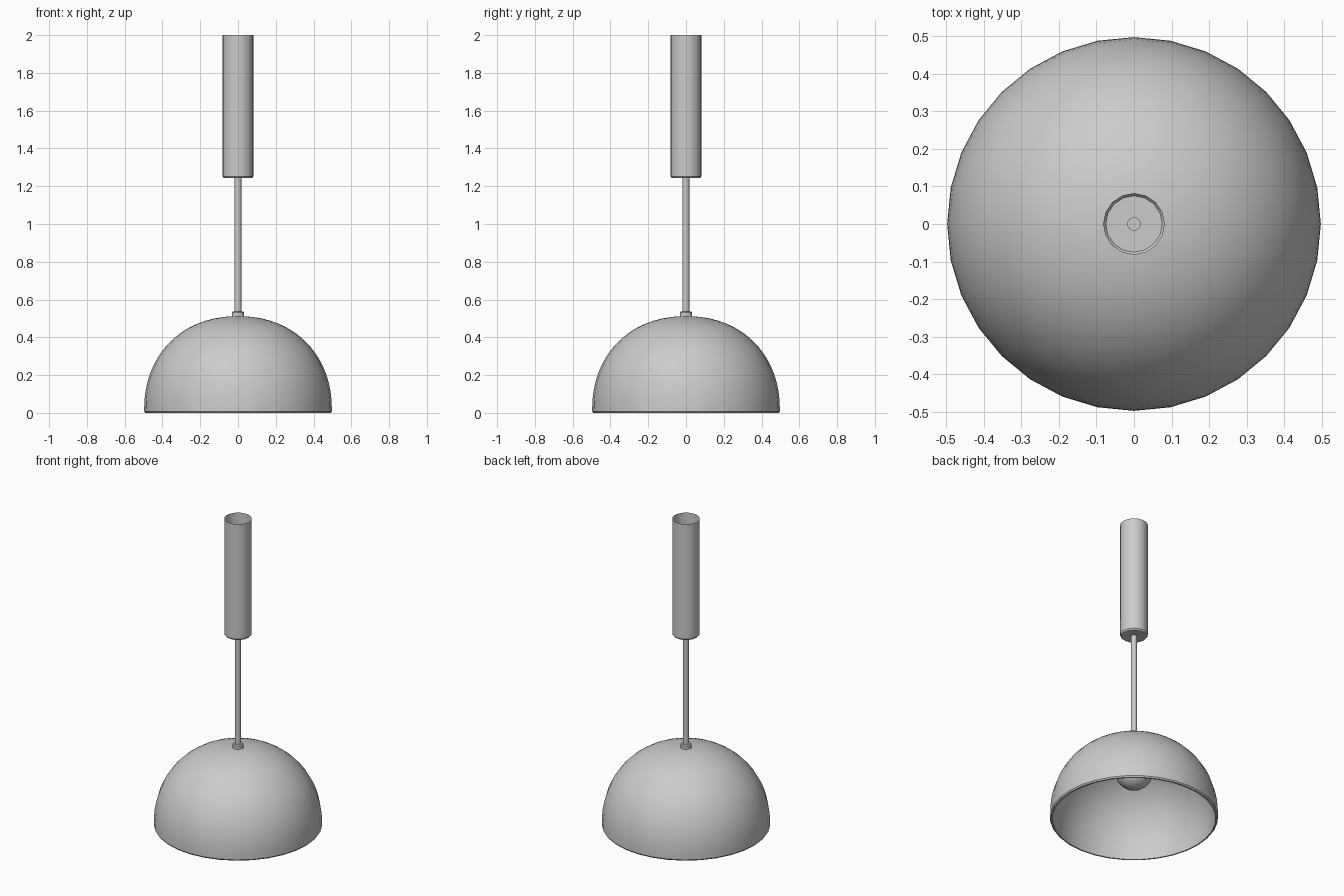
import bpy, bmesh
from math import sin, cos, pi, radians

if "Cube" in bpy.data.objects:
    bpy.data.objects.remove(bpy.data.objects["Cube"])


def lathe(name, profile, segments):
    """Revolve (radius, z) points about z; radius 0 closes to a pole."""
    bm = bmesh.new()
    rings = []
    for r, z in profile:
        if r == 0:
            rings.append([bm.verts.new((0, 0, z))] * segments)
        else:
            rings.append([bm.verts.new((r * cos(2 * pi * i / segments),
                                        r * sin(2 * pi * i / segments), z))
                          for i in range(segments)])
    for a, b in zip(rings, rings[1:]):
        for i in range(segments):
            j = (i + 1) % segments
            bm.faces.new(list(dict.fromkeys((a[i], a[j], b[j], b[i]))))
    bmesh.ops.recalc_face_normals(bm, faces=bm.faces[:])
    mesh = bpy.data.meshes.new(name)
    bm.to_mesh(mesh)
    bm.free()
    obj = bpy.data.objects.new(name, mesh)
    bpy.context.collection.objects.link(obj)
    bpy.context.view_layer.objects.active = obj
    obj.select_set(True)
    bpy.ops.object.shade_smooth_by_angle(angle=radians(32))
    obj.select_set(False)
    return obj


def arc(radius, centre_z, steps, start=0.0, power=2.0):
    """Profile from angle start up to the top pole; power > 2 gives a fuller curve."""
    pts = []
    for i in range(steps + 1):
        t = start + (pi / 2 - start) * i / steps
        c, s = max(cos(t), 0), sin(t)
        r = radius * c ** (2 / power)
        z = radius * abs(s) ** (2 / power) * (1 if s > 0 else -1)
        pts.append((r if r > 1e-6 else 0, centre_z + z))
    return pts


# Domed shade, slightly fuller than a hemisphere: outer and inner skins
outer = arc(0.497, 0.015, 20, power=2.15)
inner = arc(0.482, 0.015, 20, power=2.15)
lathe("shade", outer[::-1] + [(0.497, 0.008), (0.491, 0.0), (0.482, 0.0)] + inner, 32)

# Collar disc where the rod meets the shade
lathe("collar", [(0, 0.50), (0.033, 0.50), (0.033, 0.531), (0.028, 0.537),
                 (0, 0.537)], 16)

# Thin suspension rod
lathe("rod", [(0, 0.53), (0.018, 0.53), (0.018, 1.25), (0, 1.25)], 16)

# Ceiling tube, open at the top, chamfered at the closed bottom
lathe("ceiling_tube", [(0, 1.243), (0.075, 1.243), (0.082, 1.252),
                       (0.082, 2.0)], 16)

# Bulb and its socket under the shade
bulb = arc(0.112, 0.32, 16, -pi / 2)
bulb[0] = (0, bulb[0][1])
lathe("bulb", bulb, 32)
lathe("socket", [(0, 0.40), (0.045, 0.40), (0.045, 0.50), (0, 0.50)], 16)
